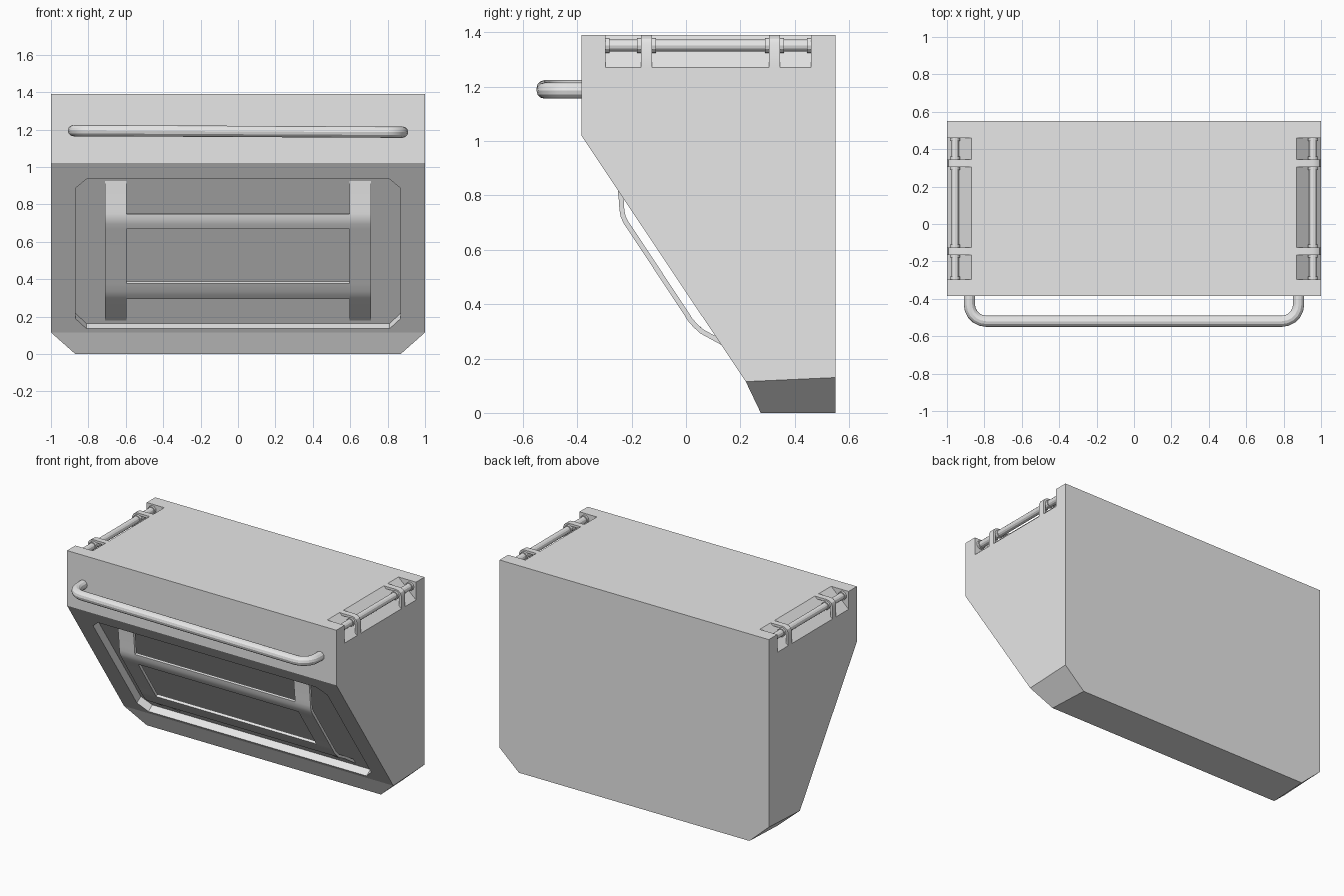
import bpy, bmesh, math
from mathutils import Vector

if "Cube" in bpy.data.objects:
    bpy.data.objects.remove(bpy.data.objects["Cube"])

grey = bpy.data.materials.new("plain_grey")
grey.diffuse_color = (0.8, 0.8, 0.8, 1)
grey.use_nodes = True
grey.node_tree.nodes["Principled BSDF"].inputs["Base Color"].default_value = grey.diffuse_color


def finish(name, bm, smooth=True):
    bmesh.ops.recalc_face_normals(bm, faces=bm.faces)
    me = bpy.data.meshes.new(name)
    bm.to_mesh(me)
    bm.free()
    me.materials.append(grey)
    ob = bpy.data.objects.new(name, me)
    bpy.context.collection.objects.link(ob)
    if smooth:
        bpy.ops.object.select_all(action='DESELECT')
        ob.select_set(True)
        bpy.context.view_layer.objects.active = ob
        bpy.ops.object.shade_smooth_by_angle(angle=math.radians(28))
    return ob


def prism_bm(pts, axis, a, b):
    """Extrude a profile along x (points are y,z) or along y (points are x,z)."""
    bm = bmesh.new()
    put = (lambda p, t: (t, p[0], p[1])) if axis == 'x' else (lambda p, t: (p[0], t, p[1]))
    lo = [bm.verts.new(put(p, a)) for p in pts]
    hi = [bm.verts.new(put(p, b)) for p in pts]
    bm.faces.new(lo)
    bm.faces.new(hi)
    n = len(pts)
    for i in range(n):
        j = (i + 1) % n
        bm.faces.new((lo[i], lo[j], hi[j], hi[i]))
    return bm


def strip(path, t):
    """Closed outline of a band of thickness t to the left of a path."""
    inner = []
    for i, p in enumerate(path):
        d = Vector(path[min(i + 1, len(path) - 1)]) - Vector(path[max(i - 1, 0)])
        d.normalize()
        inner.append((p[0] - d.y * t, p[1] + d.x * t))
    return list(path) + inner[::-1]


def tube(name, pts, r, sides=12):
    """Round bar swept through points."""
    bm = bmesh.new()
    rings = []
    for i, p in enumerate(pts):
        d = (Vector(pts[min(i + 1, len(pts) - 1)]) - Vector(pts[max(i - 1, 0)])).normalized()
        u = Vector((0, 0, 1))
        v = d.cross(u)
        rings.append([bm.verts.new(Vector(p) + r * (u * math.cos(a) + v * math.sin(a)))
                      for a in (2 * math.pi * k / sides for k in range(sides))])
    for q, s in zip(rings, rings[1:]):
        for k in range(sides):
            m = (k + 1) % sides
            bm.faces.new((q[k], q[m], s[m], s[k]))
    bm.faces.new(rings[0])
    bm.faces.new(rings[-1])
    return finish(name, bm)


def cut(bm, a, b, c, outward):
    """Slice off everything on the outward side of the plane through a, b, c."""
    a, b, c = Vector(a), Vector(b), Vector(c)
    n = (b - a).cross(c - a).normalized()
    if n.dot(Vector(outward)) < 0:
        n = -n
    bmesh.ops.bisect_plane(bm, geom=bm.verts[:] + bm.edges[:] + bm.faces[:],
                           plane_co=a, plane_no=n, clear_outer=True)
    bmesh.ops.holes_fill(bm, edges=[e for e in bm.edges if e.is_boundary], sides=0)


# Main body: wedge profile with chamfered top and bottom corners
body_bm = prism_bm([(-0.385, 1.39), (0.55, 1.39), (0.55, 0), (0.275, 0),
                    (0.22, 0.115), (-0.385, 1.02)], 'x', -1, 1)
for s in (-1, 1):
    cut(body_bm, (s, 0.22, 0.115), (s, 0.55, 0.13), (s * 0.87, 0.275, 0), (s, 0, -1))
    cut(body_bm, (s, 0, 1.27), (s, 0.5, 1.27), (s * 0.87, 0, 1.39), (s, 0, 1))
body = finish("body", body_bm, smooth=False)

# Recess cutter: chamfered rectangle lying on the sloping front
top, low = Vector((-0.385, 1.02)), Vector((0.22, 0.115))
run = (low - top).normalized()
inward = Vector((-run.y, run.x))


def slope_point(x, z, depth):
    y = top.x + (top.y - z) * (low.x - top.x) / (top.y - low.y)
    return (x, y + inward.x * depth, z + inward.y * depth)


outline = [(-0.81, 0.135), (0.81, 0.135), (0.87, 0.19), (0.87, 0.885),
           (0.81, 0.935), (-0.81, 0.935), (-0.87, 0.885), (-0.87, 0.19)]
bm = bmesh.new()
rings = [[bm.verts.new(slope_point(x, z, d)) for x, z in outline] for d in (-0.1, 0.05)]
bm.faces.new(rings[0])
bm.faces.new(rings[1])
for i in range(8):
    j = (i + 1) % 8
    bm.faces.new((rings[0][i], rings[0][j], rings[1][j], rings[1][i]))
cutter = finish("recess_cutter", bm, smooth=False)
cutter.hide_render = True
cutter.hide_viewport = True
cutter.display_type = 'WIRE'
mod = body.modifiers.new("recess", 'BOOLEAN')
mod.operation = 'DIFFERENCE'
mod.solver = 'EXACT'
mod.object = cutter

# Bent frame in the recess: two straps joined by two cross bars
bend = [(-0.262, 0.925), (-0.247, 0.78), (-0.245, 0.748), (-0.240, 0.72), (-0.228, 0.695),
        (-0.209, 0.667), (-0.018, 0.378), (0.010, 0.335), (0.028, 0.315), (0.052, 0.293),
        (0.13, 0.25), (0.237, 0.18)]
for s, side in ((-1, "left"), (1, "right")):
    finish("frame_strap_" + side, prism_bm(strip(bend, 0.018), 'x', s * 0.595, s * 0.71))
finish("frame_upper_bar", prism_bm(strip(bend[2:6], 0.018), 'x', -0.6, 0.6))
finish("frame_lower_bar", prism_bm(strip(bend[6:10], 0.018), 'x', -0.6, 0.6))

# Front rail with rounded corners
arc = [(0.79 + 0.09 * math.cos(a), -0.43 - 0.09 * math.sin(a))
       for a in (math.pi / 2 * k / 5 for k in range(6))]
half = [(0.88, -0.37)] + arc
rail = [(-x, y, 1.194) for x, y in half] + [(x, y, 1.186) for x, y in half[::-1]]
tube("front_rail", rail, 0.03)

# Top side rails: corner blocks, rod, collars and wrapped brackets
for s, side in ((-1, "left"), (1, "right")):
    tri = [(s * 0.87, 1.39), (s, 1.39), (s, 1.27)]
    for y0, y1, end in ((-0.385, -0.297, "front"), (0.46, 0.55, "back")):
        finish(f"corner_block_{end}_{side}", prism_bm(tri, 'y', y0, y1), smooth=False)
    tube("side_rod_" + side, [(s * 0.957, -0.31, 1.352), (s * 0.957, 0.47, 1.352)], 0.022)
    for i, y in enumerate((-0.29, -0.172, -0.118, 0.298, 0.352, 0.453)):
        tube(f"rod_collar_{i}_{side}",
             [(s * 0.957, y - 0.008, 1.352), (s * 0.957, y + 0.008, 1.352)], 0.028)
    wrap = [(1.0, 1.27), (1.0, 1.355), (0.992, 1.375), (0.975, 1.387), (0.955, 1.39), (0.86, 1.39)]
    band = [(s * x, z) for x, z in strip(wrap, 0.016)]
    for y, end in ((-0.145, "front"), (0.325, "back")):
        finish(f"rod_bracket_{end}_{side}", prism_bm(band, 'y', y - 0.02, y + 0.02))
